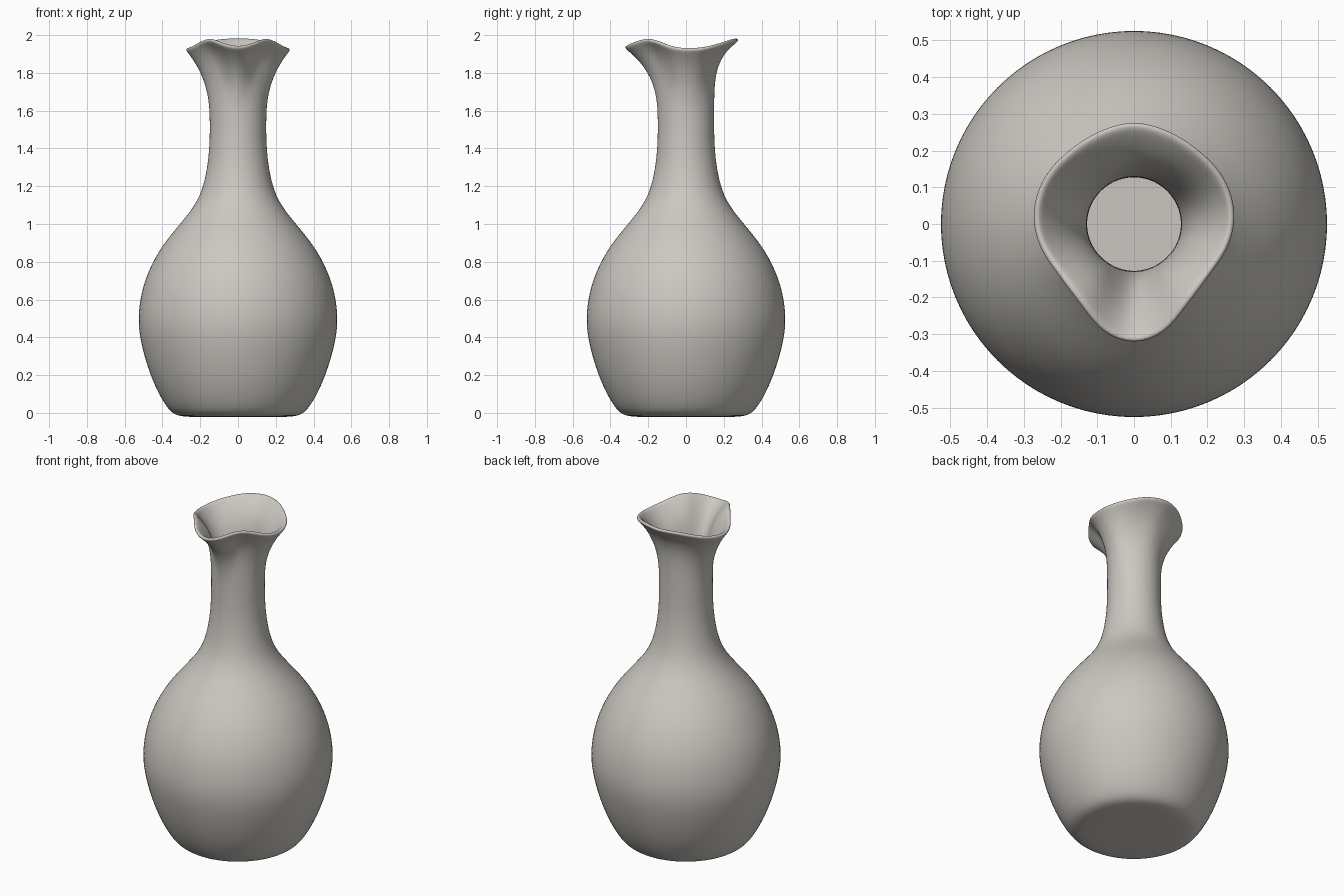
import bpy, bmesh, math

if "Cube" in bpy.data.objects:
    bpy.data.objects.remove(bpy.data.objects["Cube"])

SEG = 24
# body profile (radius, height) from the foot up to the neck
body = [(0.16, 0.0), (0.29, 0.0), (0.335, 0.012), (0.375, 0.065), (0.425, 0.16),
        (0.468, 0.28), (0.498, 0.40), (0.508, 0.50), (0.494, 0.62), (0.458, 0.74),
        (0.387, 0.87), (0.295, 0.98), (0.225, 1.065), (0.176, 1.15), (0.146, 1.26),
        (0.131, 1.38), (0.127, 1.48)]
# lip radius and height every 15 degrees, from the front spout round to the back
lip_r = [0.320, 0.301, 0.256, 0.239, 0.236, 0.25, 0.262, 0.266, 0.264, 0.257, 0.258, 0.263, 0.271]
lip_z = [1.943, 1.962, 1.988, 1.985, 1.965, 1.943, 1.935, 1.938, 1.95, 1.965, 1.98, 1.988, 1.989]
steps = [0.15, 0.3, 0.45, 0.58, 0.7, 0.8, 0.88, 0.95, 1.0]
FIX = 1.011  # makes up for the shrinkage of the subdivision

bm = bmesh.new()
rings = []


def add_ring(point):
    ring = []
    for i in range(SEG):
        a = i * 2 * math.pi / SEG
        r, z = point(min(i, SEG - i))
        ring.append(bm.verts.new((r * FIX * math.sin(a), -r * FIX * math.cos(a), z)))
    rings.append(ring)


# round body
for p in body:
    add_ring(lambda k: p)
# flared, wavy lip: raised parts bend outwards later
r0, z0 = 0.127, 1.53
for s in steps:
    def flare(k):
        power = 2.5 + 2.3 * max(0, lip_z[k] - 1.94) / 0.05
        return r0 + (lip_r[k] - r0) * s ** power, z0 + (lip_z[k] - z0) * s
    add_ring(flare)

for a, b in zip(rings, rings[1:]):
    for i in range(SEG):
        j = (i + 1) % SEG
        bm.faces.new((a[i], a[j], b[j], b[i]))
# underside
centre = bm.verts.new((0, 0, 0))
for i in range(SEG):
    bm.faces.new((centre, rings[0][(i + 1) % SEG], rings[0][i]))
bmesh.ops.recalc_face_normals(bm, faces=bm.faces)
for f in bm.faces:
    f.smooth = True

mesh = bpy.data.meshes.new("vase")
bm.to_mesh(mesh)
bm.free()
vase = bpy.data.objects.new("vase", mesh)
bpy.context.collection.objects.link(vase)

mat = bpy.data.materials.new("warm grey clay")
mat.diffuse_color = (0.6, 0.575, 0.535, 1)
mat.use_nodes = True
mat.node_tree.nodes["Principled BSDF"].inputs["Base Color"].default_value = mat.diffuse_color
mesh.materials.append(mat)

# wall thickness and smoothing
wall = vase.modifiers.new("wall", 'SOLIDIFY')
wall.thickness = 0.022
wall.offset = -1
sub = vase.modifiers.new("smooth", 'SUBSURF')
sub.levels = sub.render_levels = 2
